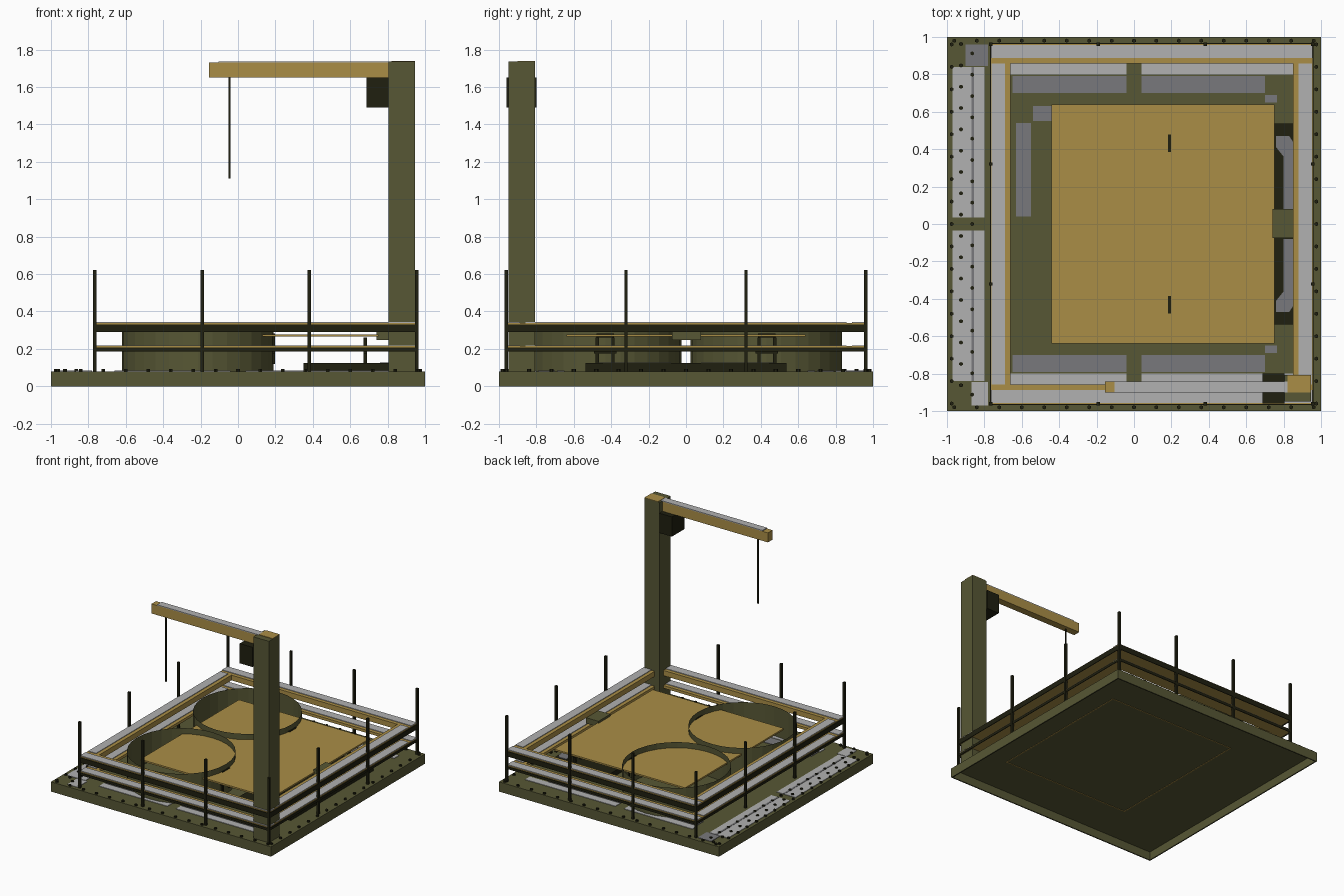
import bpy, bmesh, math

cube = bpy.data.objects.get("Cube")
if cube:
    bpy.data.objects.remove(cube, do_unlink=True)


def material(name, rgb):
    m = bpy.data.materials.new(name)
    m.use_nodes = True
    col = (*rgb, 1)
    m.diffuse_color = col
    bsdf = next(n for n in m.node_tree.nodes if n.type == 'BSDF_PRINCIPLED')
    bsdf.inputs["Base Color"].default_value = col
    return m


OLIVE = material("olive", (0.095, 0.095, 0.035))
DARK = material("dark olive", (0.014, 0.014, 0.005))
OCHRE = material("ochre", (0.40, 0.27, 0.062))
LIGHT = material("light grey", (0.44, 0.44, 0.44))
MID = material("mid grey", (0.19, 0.19, 0.2))


def finish(name, bm, mat):
    bmesh.ops.recalc_face_normals(bm, faces=bm.faces)
    me = bpy.data.meshes.new(name)
    bm.to_mesh(me)
    bm.free()
    me.materials.append(mat)
    ob = bpy.data.objects.new(name, me)
    bpy.context.collection.objects.link(ob)
    return ob


def add_box(bm, x, y, z):
    vs = bmesh.ops.create_cube(bm, size=1)["verts"]
    for v in vs:
        for i, (lo, hi) in enumerate((x, y, z)):
            v.co[i] = lo if v.co[i] < 0 else hi


def box(name, x, y, z, mat):
    bm = bmesh.new()
    add_box(bm, x, y, z)
    return finish(name, bm, mat)


def frame(name, x, y, z, w, mat):
    """Rectangular frame of wall width w."""
    bm = bmesh.new()
    for a in ((x[0], x[0] + w), (x[1] - w, x[1])):
        add_box(bm, a, y, z)
    for b in ((y[0], y[0] + w), (y[1] - w, y[1])):
        add_box(bm, (x[0] + w, x[1] - w), b, z)
    return finish(name, bm, mat)


# Hollow base: top deck plus a thin skirt
box("base_deck", (-1, 1), (-1, 1), (0.07, 0.08), OLIVE)
frame("base_skirt", (-1, 1), (-1, 1), (0, 0.07), 0.01, OLIVE)
frame("underside_outline", (-0.44, 0.75), (-0.64, 0.64), (0.067, 0.071), 0.008, OCHRE)

# Grey deck plates
F = 0.08
for s in (-1, 1):
    def span(a, b):
        return tuple(sorted((s * a, s * b)))
    box("walkway_plate", (-0.97, -0.8), span(0.035, 0.84), (F, F + 0.004), LIGHT)
    box("walkway_seam", (-0.87, -0.855), span(0.035, 0.84), (F, F + 0.006), MID)
    for x in ((-0.65, -0.04), (0.04, 0.7)):
        box("inner_strip", x, span(0.7, 0.79), (F, F + 0.004), MID)
    for x in ((-0.66, -0.04), (0.04, 0.86)):
        box("outer_strip", x, span(0.8, 0.86), (F, F + 0.004), LIGHT)
    box("small_corner_patch", (0.7, 0.765), span(0.65, 0.69), (F, F + 0.004), MID)
box("back_corner_plate", (-0.9, -0.78), (0.845, 0.96), (F, F + 0.004), MID)
box("front_corner_plate", (-0.87, -0.78), (-0.97, -0.845), (F, F + 0.004), LIGHT)
box("side_strip", (-0.63, -0.55), (0.04, 0.54), (F, F + 0.004), MID)
box("side_patch", (-0.54, -0.44), (0.55, 0.63), (F, F + 0.004), MID)

# Rows of bolts around the deck
bm = bmesh.new()


def bolt(x, y):
    r = bmesh.ops.create_cone(bm, cap_ends=True, segments=6, radius1=0.011,
                              radius2=0.011, depth=0.012)
    bmesh.ops.translate(bm, verts=r["verts"], vec=(x, y, F + 0.006))


for i in range(17):
    t = -0.96 + i * 0.12
    for s in (-1, 1):
        bolt(t, s * 0.98)
        bolt(s * 0.975, t)
    bolt(-0.925, t * 0.95 + 0.05)
    bolt(-0.865, t * 0.95)
finish("deck_bolts", bm, DARK)

# Railing: two levels of ochre boards with grey tops and dark outer faces
X0, X1, Y = -0.765, 0.955, 0.962
W, G = 0.105, 0.075
for level, z0, z1 in (("upper", 0.295, 0.338), ("lower", 0.192, 0.214)):
    zb, zt, zd = (z0, z1), (z1, z1 + 0.005), (z0 - 0.005, z1 - 0.007)
    for s, side in ((-1, "front"), (1, "back")):
        def yr(a, b):
            return tuple(sorted((s * a, s * b)))
        box(f"{side}_{level}_rail", (X0, X1), yr(Y - W, Y), zb, OCHRE)
        box(f"{side}_{level}_rail_cap", (X0, X1), yr(Y - G, Y - 0.004), zt, LIGHT)
        box(f"{side}_{level}_rail_face", (X0 - 0.006, X1 + 0.006), yr(Y, Y + 0.006), zd, DARK)
    for edge, s, side in ((X0, 1, "right"), (X1, -1, "left")):
        def xr(a, b):
            return tuple(sorted((edge + s * a, edge + s * b)))
        ys = (-Y + W, Y - W)
        box(f"{side}_{level}_rail", xr(0, W), ys, zb, OCHRE)
        box(f"{side}_{level}_rail_cap", xr(0.004, G), ys, zt, LIGHT)
        box(f"{side}_{level}_rail_face", xr(-0.006, 0), (-Y, Y), zd, DARK)

# Railing posts
bm = bmesh.new()
h = 0.009
for i in range(4):
    for j in range(4):
        if i in (0, 3) or j in (0, 3):
            px = X0 + (X1 - X0) * i / 3
            py = -Y + 2 * Y * j / 3
            add_box(bm, (px - h, px + h), (py - h, py + h), (F, 0.622))
finish("railing_posts", bm, DARK)

# Two open round tubs
for s, side in ((-1, "front"), (1, "back")):
    bm = bmesh.new()
    r = bmesh.ops.create_cone(bm, cap_ends=False, segments=32, radius1=0.405,
                              radius2=0.405, depth=0.245)
    bmesh.ops.translate(bm, verts=r["verts"], vec=(-0.215, s * 0.43, F + 0.1225))
    finish(f"{side}_tub_wall", bm, OLIVE)

# Raised platform and its bracket frames
box("platform", (-0.44, 0.75), (-0.64, 0.64), (0.265, 0.278), OCHRE)
for s in (-1, 1):
    bm = bmesh.new()
    for y in (0.39, 0.475):
        c = s * y
        for x in (0.19, 0.68):
            add_box(bm, (x - h, x + h), (c - h, c + h), (0.12, 0.262))
    for x in (0.19, 0.68):
        mid = s * 0.4325
        add_box(bm, (x - h, x + h), (mid - 0.06, mid + 0.06), (0.175, 0.193))
    add_box(bm, (0.182, 0.198), (mid - 0.047, mid + 0.047), (0.262, 0.283))
    finish("platform_bracket", bm, DARK)

# Low dark tray with grey inlays, and the latch block
box("tray", (0.35, 0.855), (-0.537, 0.537), (F, 0.123), DARK)
inlay = [(.76, .47), (.83, .47), (.85, .44), (.85, .08), (.80, .08), (.80, .36), (.76, .41)]
for s in (-1, 1):
    bm = bmesh.new()
    f = bm.faces.new([bm.verts.new((x, s * y, 0.123)) for x, y in inlay])
    ext = bmesh.ops.extrude_face_region(bm, geom=[f])["geom"]
    bmesh.ops.translate(bm, vec=(0, 0, 0.005),
                        verts=[g for g in ext if isinstance(g, bmesh.types.BMVert)])
    finish("tray_inlay", bm, MID)
box("latch_block", (0.74, 0.855), (-0.075, 0.08), (0.248, 0.295), OLIVE)

# Crane
box("crane_column", (0.805, 0.945), (-0.95, -0.808), (F, 1.735), OLIVE)
box("crane_arm", (-0.155, 0.82), (-0.902, -0.842), (1.652, 1.73), OCHRE)
box("crane_arm_cap", (-0.105, 0.82), (-0.902, -0.842), (1.73, 1.737), LIGHT)
box("column_top_plate", (0.82, 0.945), (-0.9, -0.808), (1.735, 1.739), OCHRE)
box("crane_motor", (0.688, 0.805), (-0.96, -0.8), (1.49, 1.652), DARK)
box("crane_cable", (-0.05, -0.04), (-0.877, -0.867), (1.11, 1.652), DARK)
